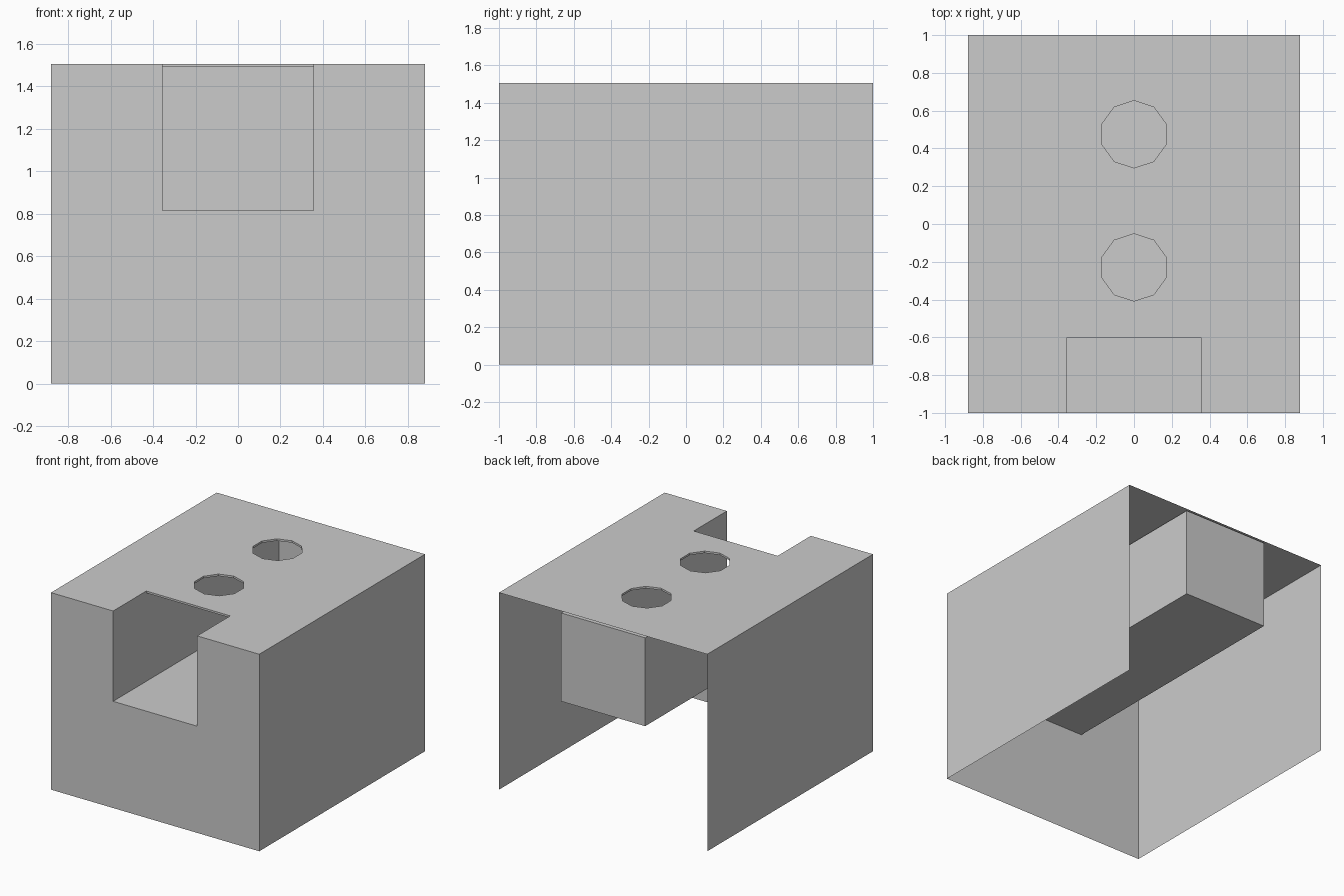
import bpy, bmesh
from math import sin, cos, tau

cube = bpy.data.objects.get("Cube")
if cube:
    bpy.data.objects.remove(cube)

# Overall sizes
W, D, H = 0.88, 1.0, 1.505           # half width, half depth, height
w, low, lid = 0.355, 0.815, 1.49     # tray half width, floor and lid heights
notch = -0.6                         # back edge of the top notch
holes, radius, sides = (-0.23, 0.475), 0.178, 10

grey = bpy.data.materials.new("light grey")
grey.use_nodes = True
colour = (0.6, 0.6, 0.6, 1)
grey.diffuse_color = colour
grey.node_tree.nodes["Principled BSDF"].inputs["Base Color"].default_value = colour


def finish(name, bm):
    mesh = bpy.data.meshes.new(name)
    bm.to_mesh(mesh)
    bm.free()
    mesh.materials.append(grey)
    obj = bpy.data.objects.new(name, mesh)
    bpy.context.collection.objects.link(obj)
    return obj


def sheet(name, *outlines):
    """Flat faces, one per outline."""
    bm = bmesh.new()
    for points in outlines:
        bm.faces.new([bm.verts.new(p) for p in points])
    return finish(name, bm)


def ring(y):
    return [(radius * sin(tau * i / sides), y + radius * cos(tau * i / sides))
            for i in range(sides)]


def pierced(name, outline, z):
    """Upward-facing flat plate with both round holes left open."""
    bm = bmesh.new()
    edges = []
    for loop in [outline] + [ring(y) for y in holes]:
        verts = [bm.verts.new((x, y, z)) for x, y in loop]
        edges += [bm.edges.new((a, b)) for a, b in zip(verts, verts[1:] + verts[:1])]
    bmesh.ops.triangle_fill(bm, edges=edges, use_beauty=True, normal=(0, 0, 1))
    for f in bm.faces:
        f.normal_update()
        if f.normal.z < 0:
            f.normal_flip()
    bmesh.ops.dissolve_limit(bm, angle_limit=0.01, verts=bm.verts, edges=bm.edges)
    return finish(name, bm)


def strip(name, path, z0, z1, closed=False):
    """Upright band following a path."""
    pairs = list(zip(path, path[1:] + path[:1]))
    if not closed:
        pairs.pop()
    return sheet(name, *[[(*a, z0), (*b, z0), (*b, z1), (*a, z1)] for a, b in pairs])


# Outer shell: open at the bottom and the back
pierced("top_plate", [(-W, -D), (-w, -D), (-w, notch), (w, notch),
                      (w, -D), (W, -D), (W, D), (-W, D)], H)
sheet("front_wall", [(x, -D, z) for x, z in (
    (-W, 0), (W, 0), (W, H), (w, H), (w, low), (-w, low), (-w, H), (-W, H))])
sheet("right_wall", [(-W, D, 0), (-W, -D, 0), (-W, -D, H), (-W, D, H)])
sheet("left_wall", [(W, -D, 0), (W, D, 0), (W, D, H), (W, -D, H)])

# Inner tray: open at the front
sheet("tray_floor", [(-w, -D, low), (-w, D, low), (w, D, low), (w, -D, low)])
strip("tray_walls", [(w, -D), (w, D), (-w, D), (-w, -D)], low, lid)
pierced("tray_lid", [(-w, notch), (w, notch), (w, D), (-w, D)], lid)

# Thin rims joining the tray to the top plate
strip("notch_rim", [(w, -D), (w, notch), (-w, notch), (-w, -D)], lid, H)
for label, y in zip(("front", "back"), holes):
    strip(label + "_hole_rim", ring(y), lid, H, closed=True)
